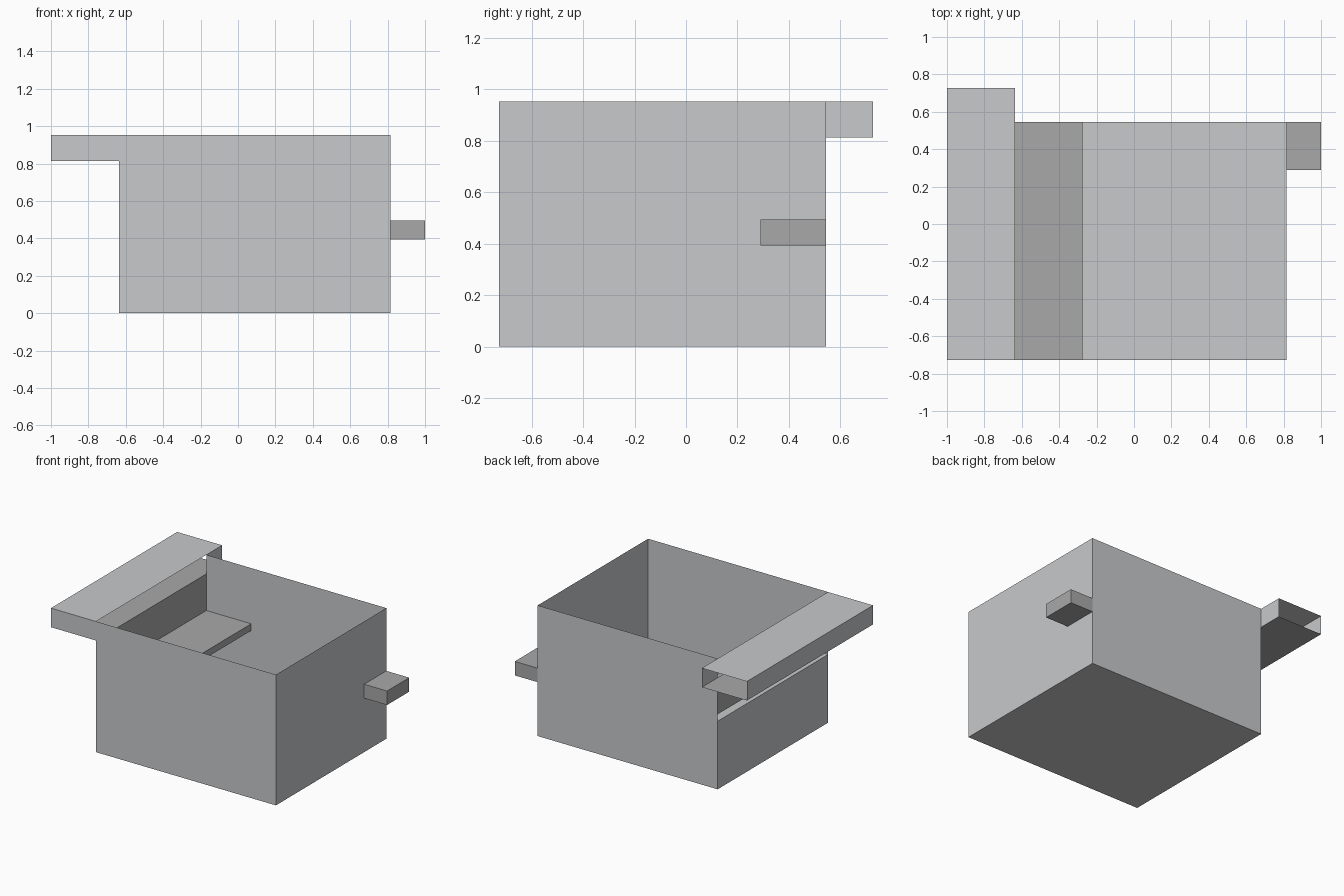
import bpy
import bmesh

if "Cube" in bpy.data.objects:
    bpy.data.objects.remove(bpy.data.objects["Cube"])


def make_material(name, rgb):
    mat = bpy.data.materials.new(name)
    mat.diffuse_color = (*rgb, 1.0)
    mat.use_nodes = True
    mat.node_tree.nodes["Principled BSDF"].inputs["Base Color"].default_value = mat.diffuse_color
    return mat


LIGHT = make_material("light grey", (0.58, 0.585, 0.595))
DARK = make_material("mid grey", (0.395, 0.395, 0.395))

# Key positions
LEFT, INNER, SHELF, RIGHT, TIP = -1.0, -0.637, -0.275, 0.815, 1.0
FRONT, BACK, REAR = -0.727, 0.545, 0.727
TOP, LEDGE = 0.953, 0.814
SHELF_TOP, SHELF_LOW = 0.547, 0.497

# Corner order for each side of a box, as (x, y, z) picks of low / high
SIDES = {
    "left": ((0, 0, 0), (0, 0, 1), (0, 1, 1), (0, 1, 0)),
    "right": ((1, 0, 0), (1, 1, 0), (1, 1, 1), (1, 0, 1)),
    "front": ((0, 0, 0), (1, 0, 0), (1, 0, 1), (0, 0, 1)),
    "back": ((0, 1, 0), (0, 1, 1), (1, 1, 1), (1, 1, 0)),
    "bottom": ((0, 0, 0), (0, 1, 0), (1, 1, 0), (1, 0, 0)),
    "top": ((0, 0, 1), (1, 0, 1), (1, 1, 1), (0, 1, 1)),
}


def open_box(name, low, high, light="", dark=""):
    """Thin-walled box made only of the listed sides, coloured by side."""
    bm = bmesh.new()
    for index, sides in enumerate((light, dark)):
        for side in sides.split():
            verts = [bm.verts.new([(low, high)[pick][axis]
                                   for axis, pick in enumerate(corner)])
                     for corner in SIDES[side]]
            bm.faces.new(verts).material_index = index
    bmesh.ops.remove_doubles(bm, verts=bm.verts, dist=1e-5)
    mesh = bpy.data.meshes.new(name)
    bm.to_mesh(mesh)
    bm.free()
    mesh.materials.append(LIGHT)
    mesh.materials.append(DARK)
    obj = bpy.data.objects.new(name, mesh)
    bpy.context.collection.objects.link(obj)
    return obj


# Main open-topped box, its left side is built from separate panels
open_box("main_box", (INNER, FRONT, 0), (RIGHT, BACK, TOP),
         light="front back right bottom")
open_box("left_lower_wall", (INNER, FRONT, 0), (RIGHT, BACK, SHELF_LOW),
         light="left")
open_box("left_upper_wall", (INNER, FRONT, SHELF_TOP), (RIGHT, BACK, LEDGE),
         dark="left")

# Overhanging ledge, hollow and open at the rear and towards the box
open_box("ledge", (LEFT, FRONT, LEDGE), (INNER, REAR, TOP),
         light="left front top", dark="bottom")
open_box("ledge_end_panel", (LEFT, BACK, LEDGE), (INNER, REAR, TOP),
         light="right")

# Shelf inside the box, open on the left
open_box("inner_shelf", (INNER, FRONT, SHELF_LOW), (SHELF, BACK, SHELF_TOP),
         light="bottom", dark="top right")

# Peg on the right side
open_box("side_peg", (RIGHT, 0.29, 0.393), (TIP, BACK, 0.495),
         dark="front back right top bottom")
